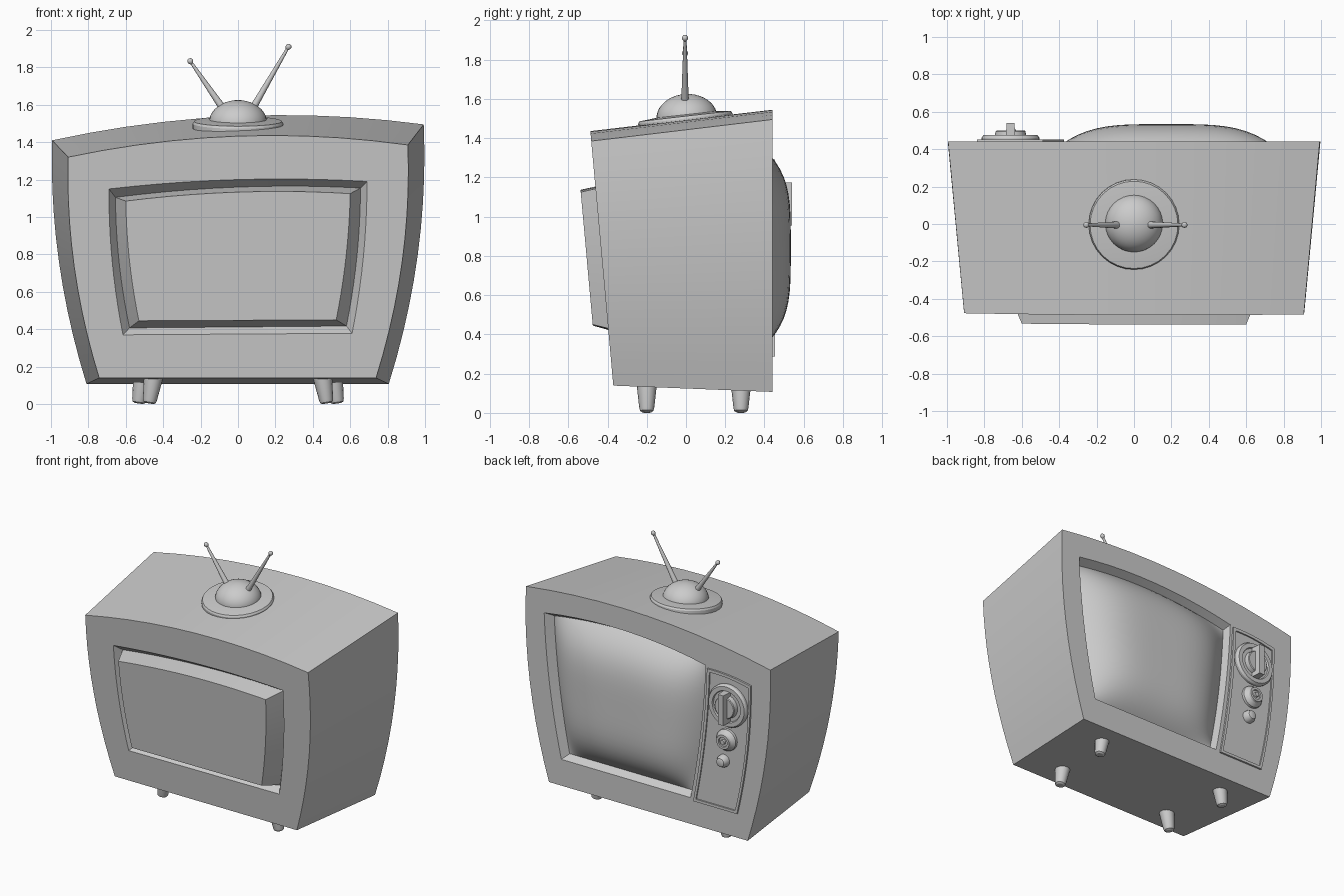
import bpy, bmesh, math
from mathutils import Vector

if "Cube" in bpy.data.objects:
    bpy.data.objects.remove(bpy.data.objects["Cube"])

N = 10  # segments per outline edge


def finish(name, bm):
    bmesh.ops.remove_doubles(bm, verts=bm.verts, dist=1e-5)
    bmesh.ops.recalc_face_normals(bm, faces=bm.faces)
    me = bpy.data.meshes.new(name)
    bm.to_mesh(me)
    bm.free()
    ob = bpy.data.objects.new(name, me)
    bpy.context.collection.objects.link(ob)
    return ob


def patch(spec, u, v):
    """Point (x, z) in a four-cornered shape with bulging edges; u, v in -1..1."""
    tl, tr, br, bl, (bt, brt, bb, blt) = spec
    a, b = (1 + u) / 2, (1 + v) / 2
    x, z = ((tl[i] * (1 - a) + tr[i] * a) * b + (bl[i] * (1 - a) + br[i] * a) * (1 - b)
            for i in (0, 1))
    x += (1 - v * v) * (brt * a - blt * (1 - a))
    z += (1 - u * u) * (bt * b - bb * (1 - b))
    return x, z


def outline(spec, depth):
    """Closed loop of 3D points; depth(z) gives y."""
    s = [-1 + 2 * i / N for i in range(N)]
    uv = ([(t, 1) for t in s] + [(1, -t) for t in s]
          + [(-t, -1) for t in s] + [(-1, t) for t in s])
    return [(x, depth(z), z) for x, z in (patch(spec, u, v) for u, v in uv)]


def loft(name, loops, cap_end=False):
    bm = bmesh.new()
    rings = [[bm.verts.new(p) for p in loop] for loop in loops]
    for r, q in zip(rings, rings[1:]):
        for i in range(len(r)):
            j = (i + 1) % len(r)
            bm.faces.new((r[i], r[j], q[j], q[i]))
    if cap_end:
        bm.faces.new(rings[-1])
    return finish(name, bm)


def lathe(name, base, axis, profile, seg=24):
    """Turn (radius, height) points around an axis starting at base."""
    rot = Vector(axis).to_track_quat('Z', 'Y')
    bm = bmesh.new()
    rings = []
    for r, h in profile:
        rings.append([bm.verts.new(Vector(base) + rot @ Vector(
            (r * math.cos(k * math.tau / seg), r * math.sin(k * math.tau / seg), h)))
            for k in range(seg)])
    for r, q in zip(rings, rings[1:]):
        for i in range(seg):
            j = (i + 1) % seg
            bm.faces.new((r[i], r[j], q[j], q[i]))
    bm.faces.new(rings[0][::-1])
    bm.faces.new(rings[-1])
    return finish(name, bm)


def flat(y):
    return lambda z: y


def tilted(offset):
    return lambda z: -0.37 - 0.0903 * (z - 0.135) + offset


# Outlines: top-left, top-right, bottom-right, bottom-left, edge bulges (t, r, b, l)
shell_large = ((-.994, 1.41), (.993, 1.495), (.806, .107), (-.81, .107), (.087, .062, 0, .055))
shell_small = ((-.908, 1.32), (.908, 1.385), (.738, .139), (-.742, .139), (.08, .055, 0, .05))
recess_rim = ((-.69, 1.15), (.69, 1.19), (.61, .378), (-.615, .37), (.03, .02, 0, .02))
recess_floor = ((-.655, 1.105), (.655, 1.155), (.58, .417), (-.58, .407), (.03, .018, 0, .018))
box_face = ((-.60, 1.085), (.60, 1.125), (.525, .45), (-.53, .445), (.028, .015, 0, .015))
screen_rim = ((-.468, 1.305), (.845, 1.34), (.705, .30), (-.345, .30), (.06, .025, 0, .02))
screen_edge = ((-.45, 1.28), (.80, 1.31), (.675, .33), (-.335, .33), (.058, .02, 0, .02))
panel = ((-.84, 1.255), (-.487, 1.29), (-.375, .287), (-.73, .287), (.012, -.02, 0, .03))
panel_in = ((-.822, 1.235), (-.507, 1.268), (-.397, .307), (-.715, .307), (.012, -.02, 0, .03))

# Cabinet shell with a recess on the front and a screen opening on the back
loft("cabinet", [outline(recess_floor, tilted(.055)), outline(recess_rim, tilted(0)),
                 outline(shell_small, tilted(0)), outline(shell_large, flat(.44)),
                 outline(screen_rim, flat(.44)), outline(screen_edge, flat(.385))])

# Protruding box in the front recess
loft("tube_housing", [outline(recess_floor, tilted(.055)), outline(box_face, tilted(-.077))], True)

# Control panel plate with raised rim
loft("control_panel", [outline(panel, flat(.435)), outline(panel, flat(.453)),
                       outline(panel_in, flat(.453)), outline(panel_in, flat(.443))], True)

# Bulging screen glass
bm = bmesh.new()
M = 28
grid = []
for j in range(M + 1):
    row = []
    for i in range(M + 1):
        u, v = (math.sin((-1 + 2 * k / M) * math.pi / 2) for k in (i, j))
        x, z = patch(screen_edge, u, v)
        row.append(bm.verts.new((x, .387 + .147 * (1 - u ** 4) * (1 - v ** 4), z)))
    grid.append(row)
for j in range(M):
    for i in range(M):
        bm.faces.new((grid[j][i], grid[j][i + 1], grid[j + 1][i + 1], grid[j + 1][i]))
finish("screen", bm)

# Channel dial with grip bar
back = (0, 1, 0)
lathe("channel_dial", (-.66, .44, 1.065), back,
      [(.155, 0), (.155, .02), (.145, .035), (.115, .035), (.11, .025), (.085, .025),
       (.08, .055), (.075, .06)], 32)
bm = bmesh.new()
bmesh.ops.create_cube(bm, size=1)
for v in bm.verts:
    taper = .8 if v.co.y > 0 else 1
    v.co = (-.66 + v.co.x * .052 * taper, .50 + v.co.y * .08, 1.065 + v.co.z * .22)
finish("dial_grip", bm)

# Smaller knobs
lathe("middle_knob", (-.648, .44, .81), back,
      [(.08, 0), (.078, .02), (.055, .045), (.052, .06), (.035, .06), (.033, .05),
       (.018, .05), (.016, .065)])
lathe("lower_knob", (-.62, .44, .648), back, [(.045, 0), (.043, .025), (.03, .05), (.022, .054)])

# Antenna base disc, tilted with the cabinet top
up = (0, -.115, 1)
lathe("antenna_base", (0, 0, 1.47), up,
      [(.242, 0), (.242, .03), (.235, .042), (.15, .05)], 32)

# Antenna dome
arc = [k * math.pi / 20 for k in range(10)]
lathe("antenna_dome", (0, .005, 1.49), (0, -.05, 1),
      [(.155, 0)] + [(.155 * math.cos(a), .015 + .12 * math.sin(a)) for a in arc]
      + [(.004, .135)], 32)

# Antenna rods with ball tips
for name, foot, tip in (("left_antenna", (-.07, -.005, 1.565), (-.255, -.005, 1.833)),
                        ("right_antenna", (.07, -.005, 1.565), (.27, -.005, 1.91))):
    d = Vector(tip) - Vector(foot)
    ball = [(.016 * math.sin(a), d.length - .016 * math.cos(a))
            for a in (k * math.pi / 8 for k in range(2, 8))]
    lathe(name, foot, d, [(.022, 0), (.018, .06), (.008, d.length - .016)] + ball
          + [(.002, d.length + .016)], 12)

# Splayed feet
for side, s in (("left", -1), ("right", 1)):
    for end, x, y in (("front", .475, -.2), ("back", .532, .28)):
        lathe(f"{end}_{side}_foot", (s * x, y, 0), (-s * .16, 0, 1),
              [(.022, .003), (.034, .01), (.038, .025), (.052, .15)], 16)

# Smooth curved areas, keep edges sharp
bpy.ops.object.select_all(action='SELECT')
bpy.context.view_layer.objects.active = bpy.data.objects["cabinet"]
bpy.ops.object.shade_smooth_by_angle(angle=math.radians(30))
